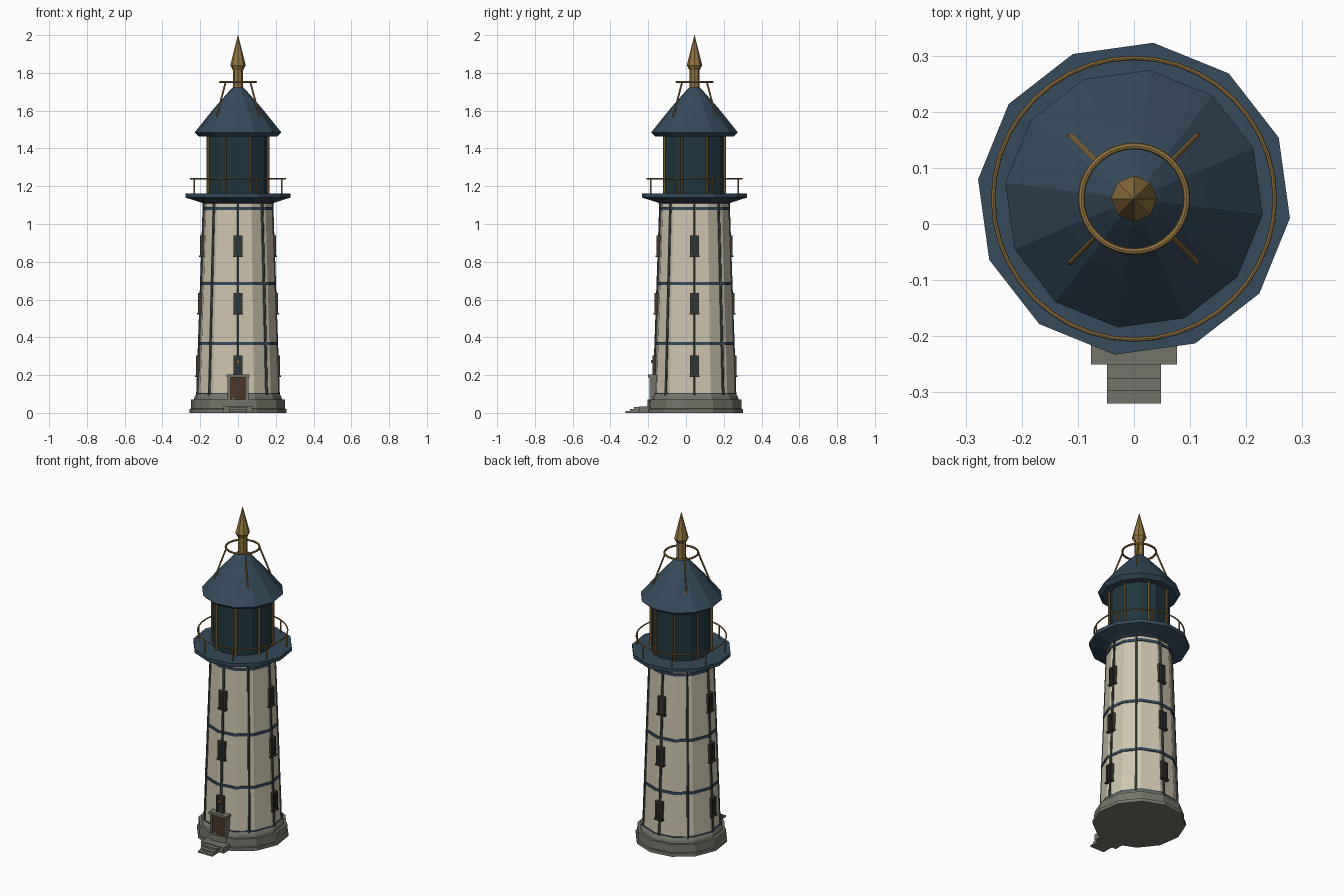
import bpy, bmesh, math
from mathutils import Vector, Matrix

if "Cube" in bpy.data.objects:
    bpy.data.objects.remove(bpy.data.objects["Cube"])

CY = 0.045        # tower axis in y
TURN = 0.4        # rotation of the twelve-sided parts


def mat(name, r, g, b):
    m = bpy.data.materials.new(name)
    m.diffuse_color = (r, g, b, 1)
    m.use_nodes = True
    m.node_tree.nodes["Principled BSDF"].inputs["Base Color"].default_value = m.diffuse_color
    return m


CREAM = mat("cream", 0.62, 0.56, 0.42)
BLUE = mat("slate_blue", 0.035, 0.068, 0.105)
GLASS = mat("dark_glass", 0.014, 0.038, 0.05)
BRASS = mat("brass", 0.30, 0.175, 0.05)
STONE = mat("stone", 0.17, 0.175, 0.14)
RIB = mat("rib_grey", 0.06, 0.075, 0.07)
WOOD = mat("wood", 0.075, 0.037, 0.02)
FRAME = mat("window_frame", 0.05, 0.04, 0.028)


def finish(name, bm, m):
    bmesh.ops.recalc_face_normals(bm, faces=bm.faces)
    me = bpy.data.meshes.new(name)
    bm.to_mesh(me)
    bm.free()
    me.materials.append(m)
    ob = bpy.data.objects.new(name, me)
    bpy.context.collection.objects.link(ob)
    return ob


def lathe(name, prof, m, n=12, turn=TURN):
    """Stack of n-sided rings (radius, z) with closed ends."""
    bm = bmesh.new()
    rings = []
    for r, z in prof:
        rings.append([bm.verts.new((r * math.cos(turn + k * math.tau / n),
                                    CY + r * math.sin(turn + k * math.tau / n), z))
                      for k in range(n)])
    for a, b in zip(rings, rings[1:]):
        for k in range(n):
            j = (k + 1) % n
            bm.faces.new((a[k], a[j], b[j], b[k]))
    bm.faces.new(rings[0])
    bm.faces.new(rings[-1])
    return finish(name, bm, m)


def box(bm, lo, hi, mx=Matrix()):
    lo, hi = Vector(lo), Vector(hi)
    t = Matrix.Translation((lo + hi) / 2) @ Matrix.Diagonal((*(hi - lo), 1))
    bmesh.ops.create_cube(bm, size=1, matrix=mx @ t)


def boxes(name, items, m, frames=(Matrix(),)):
    bm = bmesh.new()
    for mx in frames:
        for lo, hi in items:
            box(bm, lo, hi, mx)
    return finish(name, bm, m)


def polar(r, deg, z):
    a = math.radians(deg)
    return Vector((r * math.cos(a), CY + r * math.sin(a), z))


def rods(name, pairs, rad, m, n=6):
    bm = bmesh.new()
    for a, b in pairs:
        d = b - a
        mx = Matrix.Translation((a + b) / 2) @ d.to_track_quat('Z', 'Y').to_matrix().to_4x4()
        bmesh.ops.create_cone(bm, cap_ends=True, segments=n, radius1=rad, radius2=rad,
                              depth=d.length, matrix=mx)
    return finish(name, bm, m)


def ring(name, major, minor, z, m):
    bpy.ops.mesh.primitive_torus_add(major_radius=major, minor_radius=minor, major_segments=40,
                                     minor_segments=8, location=(0, CY, z))
    ob = bpy.context.object
    ob.name = name
    ob.data.materials.append(m)
    bpy.ops.object.shade_smooth_by_angle()


def tower_r(z):
    return 0.218 + (0.182 - 0.218) * (z - 0.09) / 1.03


# Stone plinth
lathe("plinth_lower", [(0.260, 0), (0.260, 0.02), (0.252, 0.022), (0.250, 0.07)], STONE)
lathe("plinth_upper", [(0.238, 0.06), (0.232, 0.085), (0.222, 0.1)], STONE)

# Tower shaft, bands and ribs
lathe("tower", [(tower_r(0.08), 0.08), (tower_r(1.12), 1.12)], CREAM)
for i, z in enumerate((0.097, 0.367, 0.685, 1.083)):
    r = tower_r(z) + 0.005
    lathe(f"band_{i + 1}", [(r, z - 0.008), (r, z + 0.008)], BLUE)
rods("tower_ribs", [(polar(tower_r(0.09) * 0.985, k * 45, 0.09),
                     polar(tower_r(1.12) * 0.985, k * 45, 1.12)) for k in range(8)], 0.007, RIB)

# Windows on four sides, three levels; local -y faces outward
spots = []
for k in range(4):
    for z in (0.25, 0.58, 0.885):
        spots.append(Matrix.Translation((0, CY, z)) @ Matrix.Rotation(k * math.pi / 2, 4, 'Z')
                     @ Matrix.Translation((0, -tower_r(z), 0)))
boxes("window_panes", [((-0.018, -0.006, -0.05), (0.018, 0.02, 0.05))], GLASS, spots)
boxes("window_frames", [((-0.023, -0.011, -0.055), (-0.014, 0.02, 0.055)),
                        ((0.014, -0.011, -0.055), (0.023, 0.02, 0.055)),
                        ((-0.023, -0.011, 0.046), (0.023, 0.02, 0.055)),
                        ((-0.003, -0.009, -0.05), (0.003, 0, 0.05)),
                        ((-0.015, -0.009, -0.003), (0.015, 0, 0.003)),
                        ((-0.027, -0.016, -0.06), (0.027, 0.02, -0.051))], FRAME, spots)

# Door, surround, lamp and steps
boxes("door", [((-0.045, -0.186, 0.06), (0.045, -0.14, 0.19))], WOOD)
boxes("door_frame", [((-0.055, -0.193, 0.04), (-0.043, -0.14, 0.195)),
                     ((0.043, -0.193, 0.04), (0.055, -0.14, 0.195)),
                     ((-0.06, -0.2, 0.188), (0.06, -0.14, 0.203))], STONE)
boxes("door_lamp", [((-0.008, -0.184, 0.264), (0.008, -0.165, 0.28))], BRASS)
boxes("landing", [((-0.077, -0.25, 0), (0.077, -0.15, 0.035))], STONE)
boxes("steps", [((-0.048, -0.32 + 0.0225 * i, 0), (0.048, -0.245, 0.01 * (i + 1)))
                for i in range(3)], STONE)

# Gallery and railing
lathe("gallery", [(0.185, 1.108), (0.2, 1.115), (0.28, 1.14), (0.28, 1.162)], BLUE)
ring("railing", 0.251, 0.004, 1.24, BRASS)
rods("railing_posts", [(polar(0.251, 22.5 + 45 * k, 1.155), polar(0.251, 22.5 + 45 * k, 1.24))
                       for k in range(8)], 0.004, BRASS)

# Lantern room
lathe("lantern_glass", [(0.169, 1.155), (0.169, 1.475)], GLASS)
rods("lantern_bars", [(polar(0.174, 22.5 + 45 * k, 1.16), polar(0.174, 22.5 + 45 * k, 1.475))
                      for k in range(8)], 0.007, BRASS)

# Roof, crown ring and finial
lathe("roof", [(0.209, 1.464), (0.231, 1.485), (0.13, 1.61), (0.05, 1.7), (0.028, 1.722)], BLUE)
ring("crown_ring", 0.094, 0.006, 1.752, BRASS)
rods("crown_legs", [(polar(0.16, 45 + 90 * k, 1.57), polar(0.092, 45 + 90 * k, 1.752))
                    for k in range(4)], 0.005, BRASS)
lathe("finial_pole", [(0.027, 1.7), (0.027, 1.83)], BRASS, 8, 0)
lathe("finial_spear", [(0.027, 1.815), (0.041, 1.84), (0.001, 2.0)], BRASS, 8, 0)
